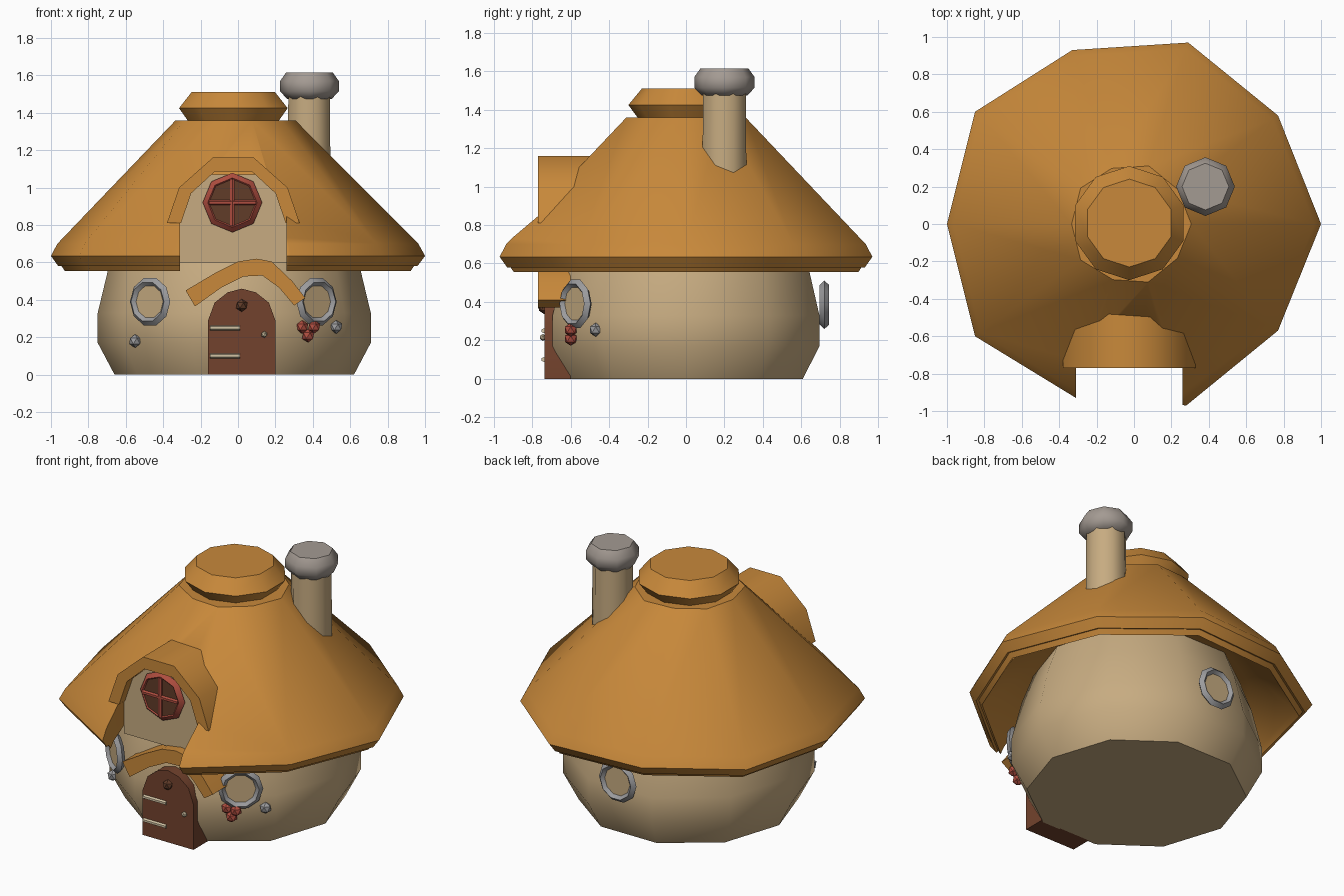
import bpy, bmesh, math
from mathutils import Vector

if "Cube" in bpy.data.objects:
    bpy.data.objects.remove(bpy.data.objects["Cube"])


def material(name, col):
    m = bpy.data.materials.new(name)
    m.diffuse_color = (*col, 1)
    m.use_nodes = True
    m.node_tree.nodes["Principled BSDF"].inputs["Base Color"].default_value = m.diffuse_color
    return m


THATCH = material("thatch_orange", (0.58, 0.25, 0.043))
CREAM = material("plaster_cream", (0.57, 0.41, 0.22))
STONE = material("stone_grey", (0.37, 0.325, 0.29))
RING = material("window_grey", (0.33, 0.33, 0.34))
DOOR = material("door_brown", (0.17, 0.055, 0.026))
DARK = material("dark_brown", (0.12, 0.045, 0.022))
RED = material("berry_red", (0.43, 0.075, 0.05))
PALE = material("pale_trim", (0.66, 0.56, 0.38))


def finish(ob, name, mat, angle=45):
    ob.name = name
    me = ob.data
    me.materials.clear()
    me.materials.append(mat)
    for p in me.polygons:
        p.use_smooth = True
    me.set_sharp_from_angle(angle=math.radians(angle))
    return ob


def loft(name, rings, mat, angle=45):
    """Skin a stack of equal-length rings and cap both ends."""
    bm = bmesh.new()
    vs = [[bm.verts.new(p) for p in r] for r in rings]
    n = len(vs[0])
    for a, b in zip(vs, vs[1:]):
        for i in range(n):
            j = (i + 1) % n
            bm.faces.new((a[i], a[j], b[j], b[i]))
    bm.faces.new(vs[0][::-1])
    bm.faces.new(vs[-1])
    bmesh.ops.recalc_face_normals(bm, faces=bm.faces)
    me = bpy.data.meshes.new(name)
    bm.to_mesh(me)
    bm.free()
    ob = bpy.data.objects.new(name, me)
    bpy.context.collection.objects.link(ob)
    return finish(ob, name, mat, angle)


def lathe(name, profile, n, c, mat, angle=45, phase=0.0):
    rings = [[(c[0] + r * math.cos(phase + math.tau * i / n),
               c[1] + r * math.sin(phase + math.tau * i / n), z)
              for i in range(n)] for r, z in profile]
    return loft(name, rings, mat, angle)


def extrude(name, pts, y0, y1, mat, angle=45):
    """Extrude an x-z outline along y."""
    return loft(name, [[(x, y, z) for x, z in pts] for y in (y0, y1)], mat, angle)


def facing(normal):
    return Vector(normal).to_track_quat('Z', 'Y').to_euler()


def torus(name, c, normal, R, r, n, mat):
    bpy.ops.mesh.primitive_torus_add(major_segments=n, minor_segments=4, major_radius=R,
                                     minor_radius=r, location=c, rotation=facing(normal))
    return finish(bpy.context.object, name, mat, 50)


def rod(name, c, axis, r, length, n, mat):
    bpy.ops.mesh.primitive_cylinder_add(vertices=n, radius=r, depth=length,
                                        location=c, rotation=facing(axis))
    return finish(bpy.context.object, name, mat, 50)


def blob(name, c, r, mat):
    bpy.ops.mesh.primitive_ico_sphere_add(subdivisions=1, radius=r, location=c)
    return finish(bpy.context.object, name, mat, 20)


# House body
lathe("house_wall", [(0.64, 0), (0.73, 0.17), (0.73, 0.33), (0.67, 0.58), (0.58, 0.82)],
      10, (-0.02, 0), CREAM)

# Thatched roof: slightly irregular ten-sided outline, scaled up the slope
outline = [(1, 0), (.77, .58), (.29, .97), (-.33, .93), (-.85, .6), (-1, 0),
           (-.85, -.6), (-.31, -.93), (.28, -.97), (.77, -.57)]
cx = -0.02
profile = [(0.64, 0.76), (0.90, 0.59), (0.925, 0.555), (0.945, 0.585), (0.96, 0.58),
           (1.0, 0.635), (0.965, 0.70), (0.32, 1.36)]
roof = loft("roof", [[(cx + (x - cx) * s, y * s, z) for x, y in outline]
                     for s, z in profile], THATCH)

# Notch in the front of the roof for the dormer
notch = extrude("notch_cutter", [(-.31, .3), (.26, .3), (.26, .85), (.18, 1.0),
                                 (.05, 1.07), (-.1, 1.07), (-.23, 1.0), (-.31, .85)],
                -1.2, -0.58, THATCH)
mod = roof.modifiers.new("notch", 'BOOLEAN')
mod.operation = 'DIFFERENCE'
mod.solver = 'EXACT'
mod.object = notch
cut = bpy.data.meshes.new_from_object(
    roof.evaluated_get(bpy.context.evaluated_depsgraph_get()))
roof.modifiers.clear()
roof.data = cut
finish(roof, "roof", THATCH)
bpy.data.objects.remove(notch)

# Roof cap
lathe("roof_cap", [(0.25, 1.35), (0.305, 1.425), (0.235, 1.51)], 10, (-0.025, 0.005),
      THATCH, 40, math.pi / 10)

# Chimney and its stone top
lathe("chimney", [(0.125, 0.95), (0.12, 1.5)], 8, (0.38, 0.2), CREAM, 50, math.pi / 8)
lathe("chimney_top", [(0.12, 1.475), (0.157, 1.515), (0.157, 1.57), (0.125, 1.615)],
      8, (0.382, 0.2), STONE, 50)

# Dormer wall and arched hood
half = [(.285, .6), (.285, .82), (.235, .97), (.13, 1.07)]
DX = -0.025
extrude("dormer_wall", [(DX + x, z) for x, z in half] +
        [(DX - x, z) for x, z in half[::-1]], -0.71, -0.42, CREAM)
outer = [(.355, .81), (.29, 1.0), (.11, 1.16)]
inner = [(.28, .81), (.225, .97), (.10, 1.085)]
arch = ([(DX + x, z) for x, z in outer] + [(DX - x, z) for x, z in outer[::-1]] +
        [(DX - x, z) for x, z in inner] + [(DX + x, z) for x, z in inner[::-1]])
extrude("dormer_hood", arch, -0.77, -0.46, THATCH, 50)

# Dormer window
wc = Vector((-0.03, -0.72, 0.92))
torus("dormer_window_frame", wc, (0, -1, 0), 0.132, 0.027, 8, RED)
rod("dormer_window_pane", wc, (0, -1, 0), 0.13, 0.04, 8, DARK)
for axis in ((1, 0, 0), (0, 0, 1)):
    rod("dormer_window_bar", wc + Vector((0, -0.022, 0)), axis, 0.014, 0.25, 6, RED)

# Door with hinges, knob and peephole
extrude("door", [(-.16, 0), (.20, 0), (.20, .29), (.165, .385), (.095, .44), (.02, .46),
                 (-.055, .44), (-.125, .385), (-.16, .29)], -0.737, -0.6, DOOR)
for z in (0.10, 0.25):
    rod("door_hinge", (-0.07, -0.74, z), (1, 0, 0), 0.013, 0.16, 6, PALE)
blob("door_knob", (0.14, -0.745, 0.215), 0.018, PALE)
blob("door_peephole", (0.02, -0.737, 0.37), 0.034, DARK)

# Curved porch roof over the door
extrude("porch_roof", [(-.28, .45), (-.12, .545), (.0, .605), (.10, .62), (.18, .605),
                       (.29, .5), (.36, .41), (.30, .37), (.22, .465), (.13, .53),
                       (.03, .525), (-.09, .465), (-.23, .365)], -0.77, -0.6, THATCH, 50)

# Round windows: two at the front, one at the back
for name, c, nrm in (("left_window", (-0.47, -0.575, 0.39), (-.588, -.81, 0)),
                     ("right_window", (0.42, -0.575, 0.39), (.588, -.81, 0)),
                     ("back_window", (-0.02, 0.72, 0.385), (0, 1, 0))):
    torus(name + "_frame", c, nrm, 0.109, 0.024, 10, RING)
    rod(name + "_pane", c, nrm, 0.105, 0.009, 10, CREAM)

# Berries and wall stones
for x, z in ((0.343, 0.255), (0.407, 0.255), (0.375, 0.208)):
    blob("berry", (x, -0.6, z), 0.036, RED)
for x, y, z in ((0.525, -0.47, 0.255), (-0.55, -0.48, 0.18)):
    blob("wall_stone", (x, y, z), 0.036, RING)
